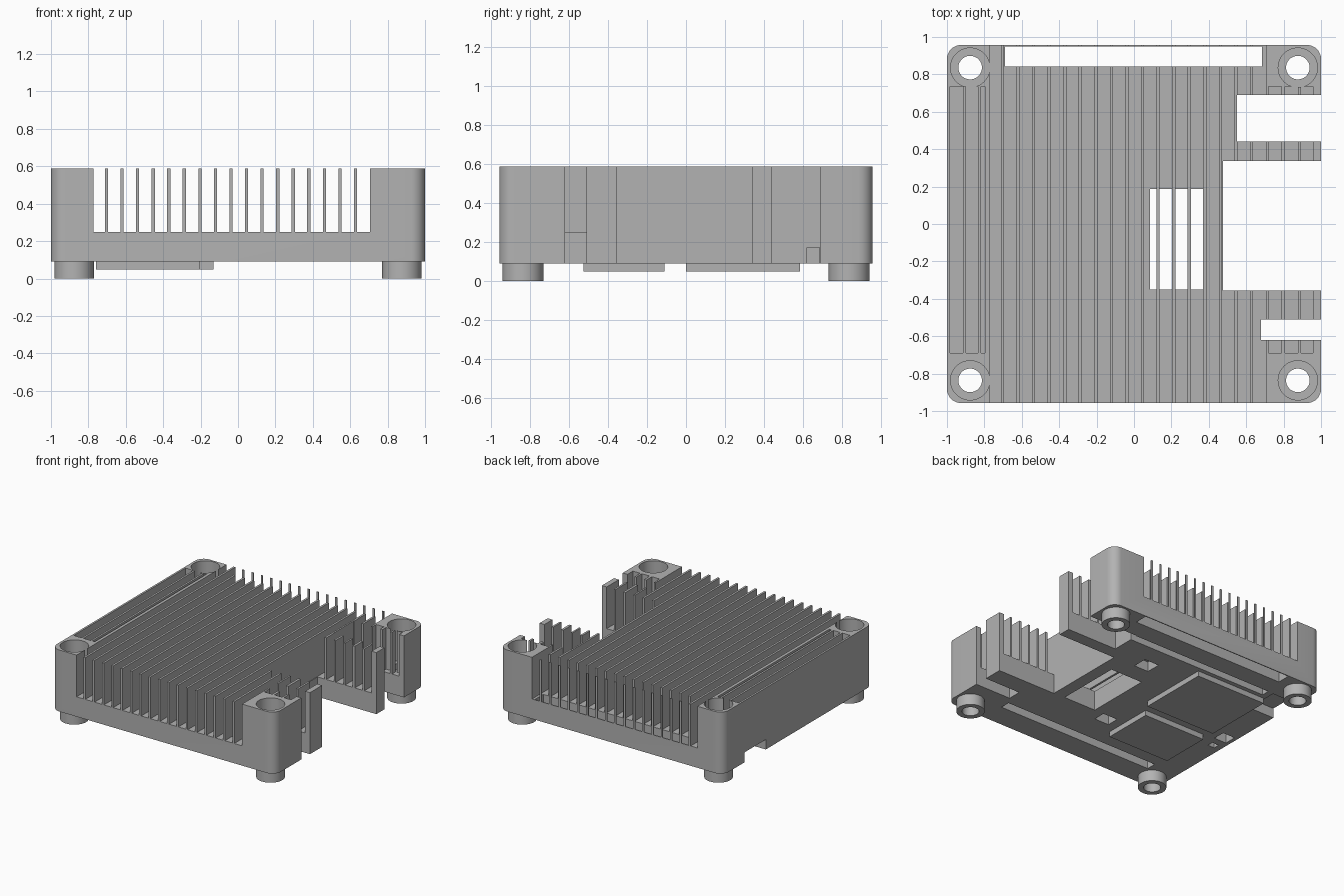
import bpy, bmesh, math
from mathutils import Matrix

cube = bpy.data.objects.get("Cube")
if cube:
    bpy.data.objects.remove(cube, do_unlink=True)

grey = bpy.data.materials.new("aluminium grey")
grey.use_nodes = True
colour = (0.45, 0.45, 0.45, 1)
grey.diffuse_color = colour
grey.node_tree.nodes["Principled BSDF"].inputs["Base Color"].default_value = colour

BOTTOM, FLOOR, TOP, OVER = 0.09, 0.25, 0.587, 0.7
UNDER = -0.1
HALF_Y = 0.957
HOLES = [(sx * 0.876, sy * 0.836) for sx in (-1, 1) for sy in (-1, 1)]


def add_box(bm, x0, x1, y0, y1, z0, z1):
    m = Matrix.Translation(((x0 + x1) / 2, (y0 + y1) / 2, (z0 + z1) / 2))
    m = m @ Matrix.Diagonal((x1 - x0, y1 - y0, z1 - z0, 1))
    return bmesh.ops.create_cube(bm, size=1, matrix=m)["verts"]


def add_cylinder(bm, x, y, r, z0, z1):
    bmesh.ops.create_cone(bm, cap_ends=True, segments=48, radius1=r, radius2=r,
                          depth=z1 - z0, matrix=Matrix.Translation((x, y, (z0 + z1) / 2)))


def finish(bm, name):
    mesh = bpy.data.meshes.new(name)
    bm.to_mesh(mesh)
    bm.free()
    mesh.materials.append(grey)
    obj = bpy.data.objects.new(name, mesh)
    bpy.context.collection.objects.link(obj)
    return obj


def boxes(name, items):
    bm = bmesh.new()
    for item in items:
        add_box(bm, *item)
    return finish(bm, name)


def cylinders(name, r, z0, z1):
    bm = bmesh.new()
    for x, y in HOLES:
        add_cylinder(bm, x, y, r, z0, z1)
    return finish(bm, name)


def activate(obj):
    bpy.ops.object.select_all(action="DESELECT")
    obj.select_set(True)
    bpy.context.view_layer.objects.active = obj


def cut(target, cutter):
    cutter.hide_render = True
    mod = target.modifiers.new("cut", "BOOLEAN")
    mod.operation, mod.solver, mod.object = "DIFFERENCE", "EXACT", cutter
    activate(target)
    bpy.ops.object.modifier_apply(modifier=mod.name)
    bpy.data.objects.remove(cutter, do_unlink=True)


# Solid block with rounded upright corners
bm = bmesh.new()
add_box(bm, -1, 1, -HALF_Y, HALF_Y, BOTTOM, TOP)
upright = [e for e in bm.edges if abs(e.verts[0].co.z - e.verts[1].co.z) > 0.1]
bmesh.ops.bevel(bm, geom=upright, offset=0.075, segments=8, profile=0.5, affect="EDGES")
body = finish(bm, "heat_sink_body")

# Full-length gaps between the fins
fins = [-0.703 + 0.0832 * i for i in range(17)]
half = 0.0085
lefts = [-0.772] + [x + half for x in fins]
rights = [x - half for x in fins] + [0.706]
cut(body, boxes("fin_gaps", [(a, b, -1.1, 1.1, FLOOR, OVER) for a, b in zip(lefts, rights)]))

# Shorter closed gaps between the corner posts
side = [(-0.984, -0.914), (-0.898, -0.834), (-0.818, -0.797),
        (0.72, 0.788), (0.808, 0.877), (0.893, 0.957)]
cut(body, boxes("side_gaps", [(a, b, -0.69, 0.735, FLOOR, OVER) for a, b in side]))

# Notches on the right edge, rear slot: all cut right through
cut(body, boxes("edge_notches", [
    (0.55, 1.1, 0.44, 0.69, UNDER, OVER),
    (0.475, 1.1, -0.355, 0.337, UNDER, OVER),
    (0.68, 1.1, -0.62, -0.51, UNDER, OVER),
    (-0.69, 0.685, 0.843, 0.95, UNDER, OVER)]))

# Window through the floor below the fins, and shallow pockets underneath
DEEP = 0.17
cut(body, boxes("floor_pockets", [
    (0.085, 0.375, -0.35, 0.188, UNDER, FLOOR),
    (-0.72, 0.6, 0.62, 0.685, UNDER, DEEP),
    (-1.1, -0.77, 0.41, 0.68, UNDER, DEEP),
    (-0.77, 0.64, -0.76, -0.68, UNDER, DEEP),
    (0.15, 0.28, 0.34, 0.46, UNDER, DEEP),
    (-0.13, 0.0, -0.45, -0.35, UNDER, DEEP),
    (-0.97, -0.86, -0.1, 0.0, UNDER, DEEP),
    (-0.95, -0.89, -0.21, -0.16, UNDER, DEEP)]))

# Screw holes with wide counterbores
cut(body, cylinders("screw_holes", 0.063, UNDER, OVER))
cut(body, cylinders("counterbores", 0.105, FLOOR, OVER))

# Hollow round feet
feet = cylinders("feet", 0.105, 0, BOTTOM)
cut(feet, cylinders("foot_holes", 0.063, UNDER, OVER))

# Contact pads underneath
large_pad = boxes("large_contact_pad", [(-0.76, -0.13, 0.0, 0.585, 0.047, BOTTOM)])
small_pad = boxes("small_contact_pad", [(-0.76, -0.205, -0.525, -0.11, 0.047, BOTTOM)])

for obj in (body, feet):
    activate(obj)
    bpy.ops.object.shade_smooth_by_angle(angle=math.radians(30))
